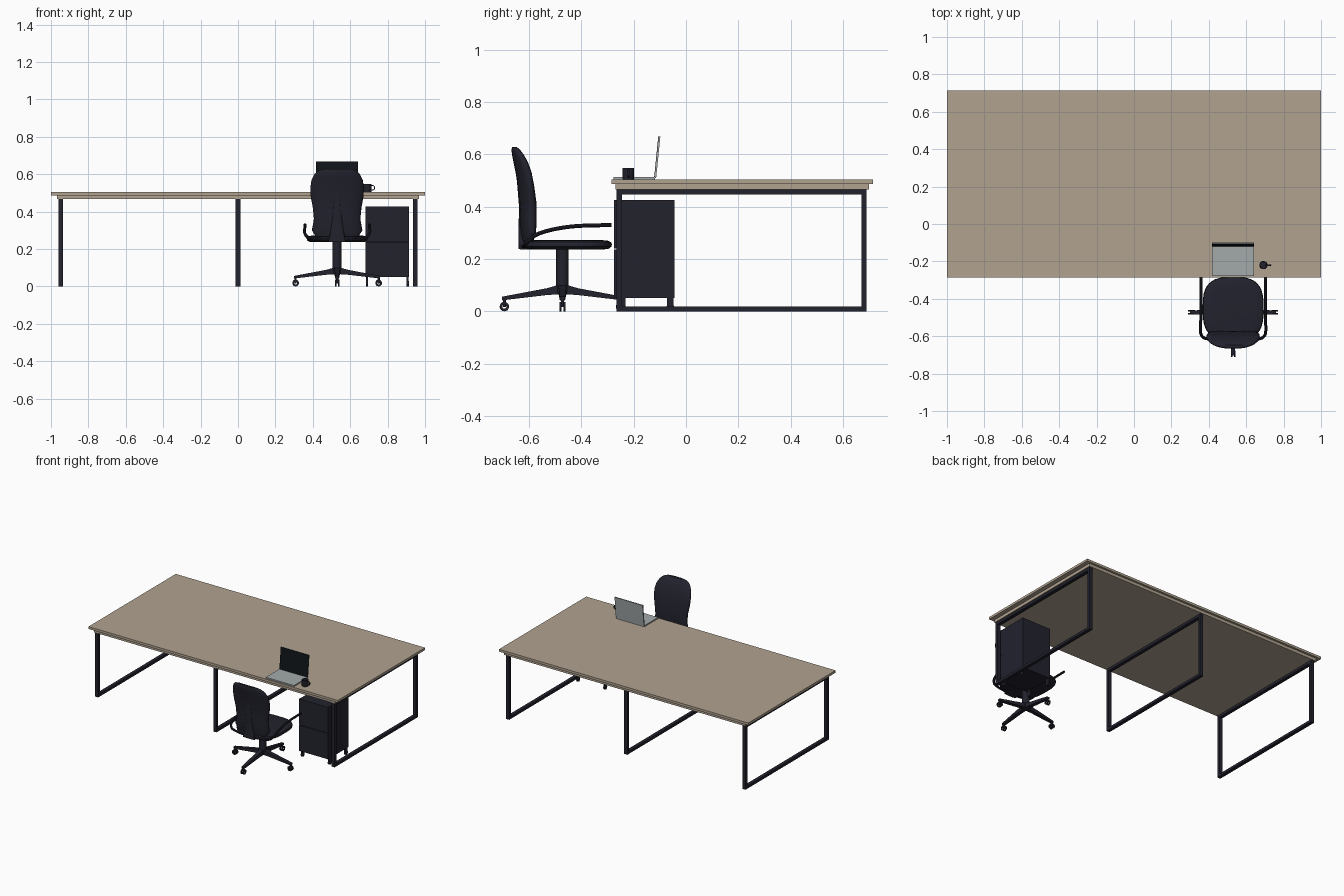
import bpy, bmesh, math
from mathutils import Vector, Matrix

if "Cube" in bpy.data.objects:
    bpy.data.objects.remove(bpy.data.objects["Cube"])


def material(name, rgb):
    m = bpy.data.materials.new(name)
    m.diffuse_color = (*rgb, 1)
    m.use_nodes = True
    m.node_tree.nodes["Principled BSDF"].inputs["Base Color"].default_value = m.diffuse_color
    return m


WOOD = material("light wood", (0.44, 0.365, 0.28))
NAVY = material("dark navy", (0.016, 0.016, 0.027))
GREY = material("laptop grey", (0.37, 0.40, 0.40))
BLACK = material("screen black", (0.005, 0.007, 0.009))


def add(name, bm, mat, smooth=False):
    bmesh.ops.recalc_face_normals(bm, faces=bm.faces[:])
    me = bpy.data.meshes.new(name)
    bm.to_mesh(me)
    bm.free()
    me.materials.append(mat)
    ob = bpy.data.objects.new(name, me)
    bpy.context.collection.objects.link(ob)
    if smooth:
        bpy.ops.object.select_all(action='DESELECT')
        bpy.context.view_layer.objects.active = ob
        ob.select_set(True)
        bpy.ops.object.shade_smooth_by_angle(angle=math.radians(40))
    return ob


def box(name, lo, hi, mat):
    bm = bmesh.new()
    lo, hi = Vector(lo), Vector(hi)
    bmesh.ops.create_cube(bm, size=1, matrix=Matrix.Translation((lo + hi) / 2) @ Matrix.Diagonal((*(hi - lo), 1)))
    return add(name, bm, mat)


def loft(name, rings, mat, smooth=True):
    """Skin a list of equal-length point rings and cap both ends."""
    bm = bmesh.new()
    vs = [[bm.verts.new(p) for p in r] for r in rings]
    n = len(vs[0])
    for a, b in zip(vs, vs[1:]):
        for i in range(n):
            bm.faces.new((a[i], a[(i + 1) % n], b[(i + 1) % n], b[i]))
    bm.faces.new(vs[0][::-1])
    bm.faces.new(vs[-1])
    return add(name, bm, mat, smooth)


def oval(rx, ry, power=2, n=40):
    out = []
    for i in range(n):
        c, s = math.cos(math.tau * i / n), math.sin(math.tau * i / n)
        out.append((math.copysign(abs(c) ** (2 / power), c) * rx, math.copysign(abs(s) ** (2 / power), s) * ry))
    return out


def turned(name, x, y, profile, mat, n=28):
    """Round part from (radius, z) pairs."""
    return loft(name, [[(x + u, y + v, z) for u, v in oval(r, r, 2, n)] for r, z in profile], mat)


def disc(name, centre, r, width, mat, axis='X', hole=0.0):
    """Wheel or ring lying across an axis."""
    rot = Matrix.Rotation(math.pi / 2, 4, 'Y' if axis == 'X' else 'X')
    prof = [(r, -width / 2), (r, width / 2), (hole, width / 2), (hole, -width / 2)]
    bm = bmesh.new()
    n = 20
    vs = [[bm.verts.new(Vector(centre) + rot @ Vector((p * math.cos(math.tau * i / n), p * math.sin(math.tau * i / n), h)))
           for p, h in prof] for i in range(n)]
    for i in range(n):
        a, b = vs[i], vs[(i + 1) % n]
        for k in range(4):
            bm.faces.new((a[k], a[(k + 1) % 4], b[(k + 1) % 4], b[k]))
    return add(name, bm, mat, True)


def tube(name, pts, r, mat):
    cu = bpy.data.curves.new(name, 'CURVE')
    cu.dimensions = '3D'
    cu.bevel_depth, cu.bevel_resolution, cu.use_fill_caps = r, 3, True
    sp = cu.splines.new('NURBS')
    sp.points.add(len(pts) - 1)
    for p, co in zip(sp.points, pts):
        p.co = (*co, 1)
    sp.use_endpoint_u, sp.order_u, sp.resolution_u = True, 3, 6
    cu.materials.append(mat)
    ob = bpy.data.objects.new(name, cu)
    bpy.context.collection.objects.link(ob)
    bpy.ops.object.select_all(action='DESELECT')
    bpy.context.view_layer.objects.active = ob
    ob.select_set(True)
    bpy.ops.object.convert(target='MESH')
    bpy.ops.object.shade_smooth_by_angle()


# Table top: slab with a slightly smaller slab beneath
box("table_top", (-1, -0.285, 0.487), (1, 0.715, 0.504), WOOD)
box("table_under_slab", (-0.968, -0.27, 0.466), (0.968, 0.70, 0.487), WOOD)

# Three rectangular leg frames
for i, x in enumerate((-0.948, 0, 0.948)):
    a, b = x - 0.0125, x + 0.0125
    box(f"frame_front_post_{i}", (a, -0.265, 0), (b, -0.245, 0.466), NAVY)
    box(f"frame_back_post_{i}", (a, 0.67, 0), (b, 0.69, 0.466), NAVY)
    box(f"frame_floor_bar_{i}", (a, -0.245, 0), (b, 0.67, 0.019), NAVY)
    box(f"frame_top_bar_{i}", (a, -0.245, 0.447), (b, 0.67, 0.466), NAVY)

# Drawer cabinet on castors
box("cabinet_body", (0.682, -0.262, 0.05), (0.915, -0.043, 0.425), NAVY)
for i, z in enumerate((0.05, 0.240)):
    box(f"drawer_front_{i}", (0.682, -0.275, z), (0.915, -0.262, z + 0.186), NAVY)
for i, x in enumerate((0.69, 0.907)):
    for j, y in enumerate((-0.245, -0.06)):
        box(f"cabinet_foot_{i}{j}", (x - 0.005, y - 0.013, 0.014), (x + 0.005, y + 0.013, 0.05), NAVY)
        disc(f"cabinet_wheel_{i}{j}", (x, y, 0.015), 0.015, 0.012, NAVY)

# Chair base: column, four legs, castors
CX, CY = 0.53, -0.472
turned("chair_column", CX, CY, [(0.018, 0.065), (0.024, 0.07), (0.024, 0.24)], NAVY)
for i in range(4):
    d = Vector((math.cos(i * math.pi / 2), math.sin(i * math.pi / 2), 0))
    t = Vector((-d.y, d.x, 0))
    c = Vector((CX, CY, 0))
    rings = []
    for r, w, z0, z1 in ((0.0, 0.016, 0.066, 0.105), (0.06, 0.014, 0.062, 0.088), (0.23, 0.01, 0.042, 0.056)):
        p = c + d * r
        rings.append([p + t * s * w + Vector((0, 0, z)) for s, z in ((-1, z0), (1, z0), (1, z1), (-1, z1))])
    loft(f"chair_leg_{i}", rings, NAVY, False)
    e = c + d * 0.222
    turned(f"castor_stem_{i}", e.x, e.y, [(0.006, 0.016), (0.006, 0.05)], NAVY, 12)
    for s in (-1, 1):
        w = e + t * s * 0.008 + Vector((0, 0, 0.018))
        disc(f"castor_wheel_{i}_{s}", w, 0.018, 0.007, NAVY, 'Y' if i % 2 == 0 else 'X', 0.008)

# Seat cushion
SY = -0.452
loft("seat", [[(CX + u, SY + v, z) for u, v in oval(0.163 * k, 0.169 * k, 3)]
              for z, k in ((0.236, 0.80), (0.239, 0.93), (0.247, 0.99), (0.256, 1), (0.264, 0.98), (0.270, 0.9), (0.273, 0.72))], NAVY)

# Backrest: pear-shaped cushion, its sides wrapping forward; rows of z, rear y, front y, half width
ROWS = [(0.262, -0.615, -0.600, 0.09), (0.268, -0.625, -0.585, 0.115), (0.30, -0.632, -0.576, 0.135),
        (0.36, -0.634, -0.572, 0.124), (0.42, -0.636, -0.574, 0.130), (0.48, -0.643, -0.584, 0.141),
        (0.53, -0.651, -0.594, 0.143), (0.57, -0.659, -0.608, 0.137), (0.60, -0.665, -0.624, 0.122),
        (0.618, -0.667, -0.637, 0.103), (0.628, -0.664, -0.648, 0.075)]
loft("backrest", [[(CX + u, (b + f) / 2 + v + 0.018 * (u / 0.14) ** 2, z)
                   for u, v in oval(w, (f - b) / 2, 2.6)] for z, b, f, w in ROWS], NAVY)

# Spine behind the backrest and bracket under the seat
loft("back_spine", [[(CX + u, y + v, z) for u, v in oval(w, 0.014, 4, 16)]
                    for z, y, w in ((0.238, -0.626, 0.046), (0.30, -0.626, 0.034), (0.40, -0.624, 0.022), (0.50, -0.632, 0.014))], NAVY)
box("seat_bracket", (CX - 0.045, -0.635, 0.236), (CX + 0.045, -0.45, 0.25), NAVY)

# Armrests sweeping back, down and under the back
for s in (-1, 1):
    tube("armrest_left" if s < 0 else "armrest_right",
         [(CX + s * x, y, z) for x, y, z in ((0.172, -0.284, 0.329), (0.172, -0.40, 0.329), (0.172, -0.50, 0.316),
          (0.176, -0.57, 0.296), (0.170, -0.60, 0.272), (0.14, -0.618, 0.252), (0.05, -0.62, 0.247))], 0.008, NAVY)

# Laptop: base, lid and dark screen
box("laptop_base", (0.417, -0.277, 0.504), (0.642, -0.118, 0.513), GREY)


def lid(name, y0, y1, mat):
    prof = [(y0 - 0.120, 0.509), (y1 - 0.120, 0.509), (y1 - 0.104, 0.667), (y0 - 0.104, 0.667)]
    loft(name, [[(x, y, z) for y, z in prof] for x in (0.417, 0.642)], mat, False)


lid("laptop_lid", 0.0, 0.006, GREY)
lid("laptop_screen", -0.002, 0.0, BLACK)

# Mug with hollow inside and ring handle
turned("mug", 0.692, -0.22, [(0.021, 0.504), (0.022, 0.507), (0.022, 0.548), (0.019, 0.548), (0.018, 0.512)], NAVY)
disc("mug_handle", (0.718, -0.22, 0.527), 0.015, 0.007, NAVY, 'Y', 0.010)
